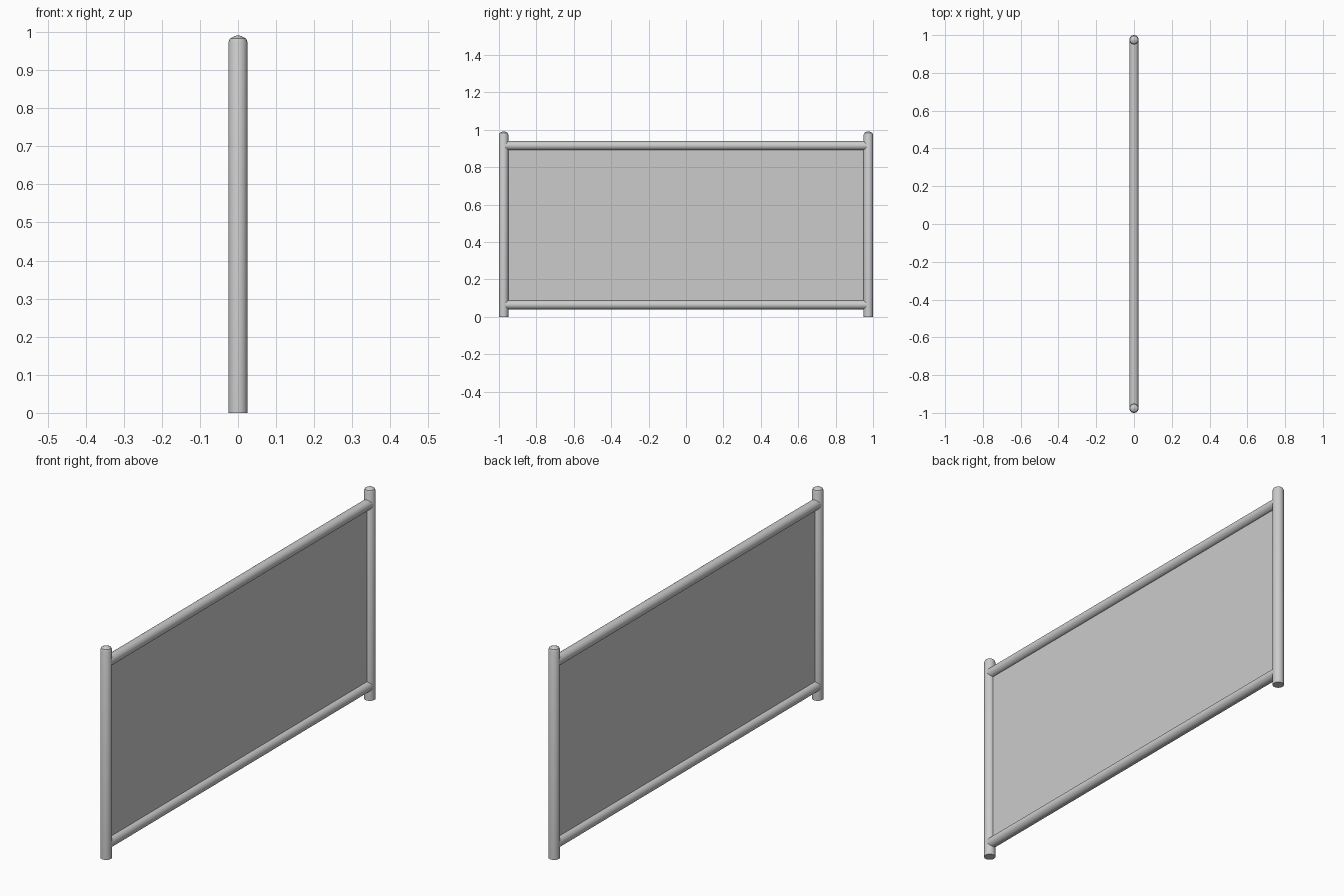
import bpy, bmesh
from math import pi
from mathutils import Matrix

if "Cube" in bpy.data.objects:
    bpy.data.objects.remove(bpy.data.objects["Cube"])

SIDES = 24
R = 0.025            # post radius
POST_Y = 1.0 - R     # post axis


def finish(bm, name, smooth=True):
    bmesh.ops.recalc_face_normals(bm, faces=bm.faces)
    mesh = bpy.data.meshes.new(name)
    bm.to_mesh(mesh)
    bm.free()
    obj = bpy.data.objects.new(name, mesh)
    bpy.context.collection.objects.link(obj)
    if smooth:
        bpy.ops.object.select_all(action='DESELECT')
        obj.select_set(True)
        bpy.context.view_layer.objects.active = obj
        bpy.ops.object.shade_smooth_by_angle(angle=pi / 5)
    return obj


def lathe(name, profile):
    """Closed round solid from (radius, z) rings, about z."""
    bm = bmesh.new()
    rings = []
    for r, z in profile:
        ring = bmesh.ops.create_circle(bm, segments=SIDES, radius=r,
                                       matrix=Matrix.Translation((0, 0, z)))
        rings.append(ring["verts"])
    for a, b in zip(rings, rings[1:]):
        for i in range(SIDES):
            j = (i + 1) % SIDES
            bm.faces.new((a[i], a[j], b[j], b[i]))
    bm.faces.new(rings[0])
    bm.faces.new(rings[-1])
    return finish(bm, name)


# Upright posts with softly capped tops
for side, y in (("left", -POST_Y), ("right", POST_Y)):
    post = lathe(side + "_post", [(R, 0), (R, 0.974), (0.021, 0.983),
                                  (0.010, 0.989), (0.002, 0.991)])
    post.location.y = y

# Horizontal rails running into the posts
for level, z in (("bottom", 0.064), ("top", 0.915)):
    rail = lathe(level + "_rail", [(0.024, -POST_Y), (0.024, POST_Y)])
    rail.rotation_euler.x = pi / 2
    rail.location.z = z

# Thin infill panel held by the frame
bm = bmesh.new()
bmesh.ops.create_cube(bm, size=1, matrix=Matrix.Translation((0, 0, 0.4895))
                      @ Matrix.Diagonal((0.004, 1.92, 0.82, 1)))
finish(bm, "panel", smooth=False)
